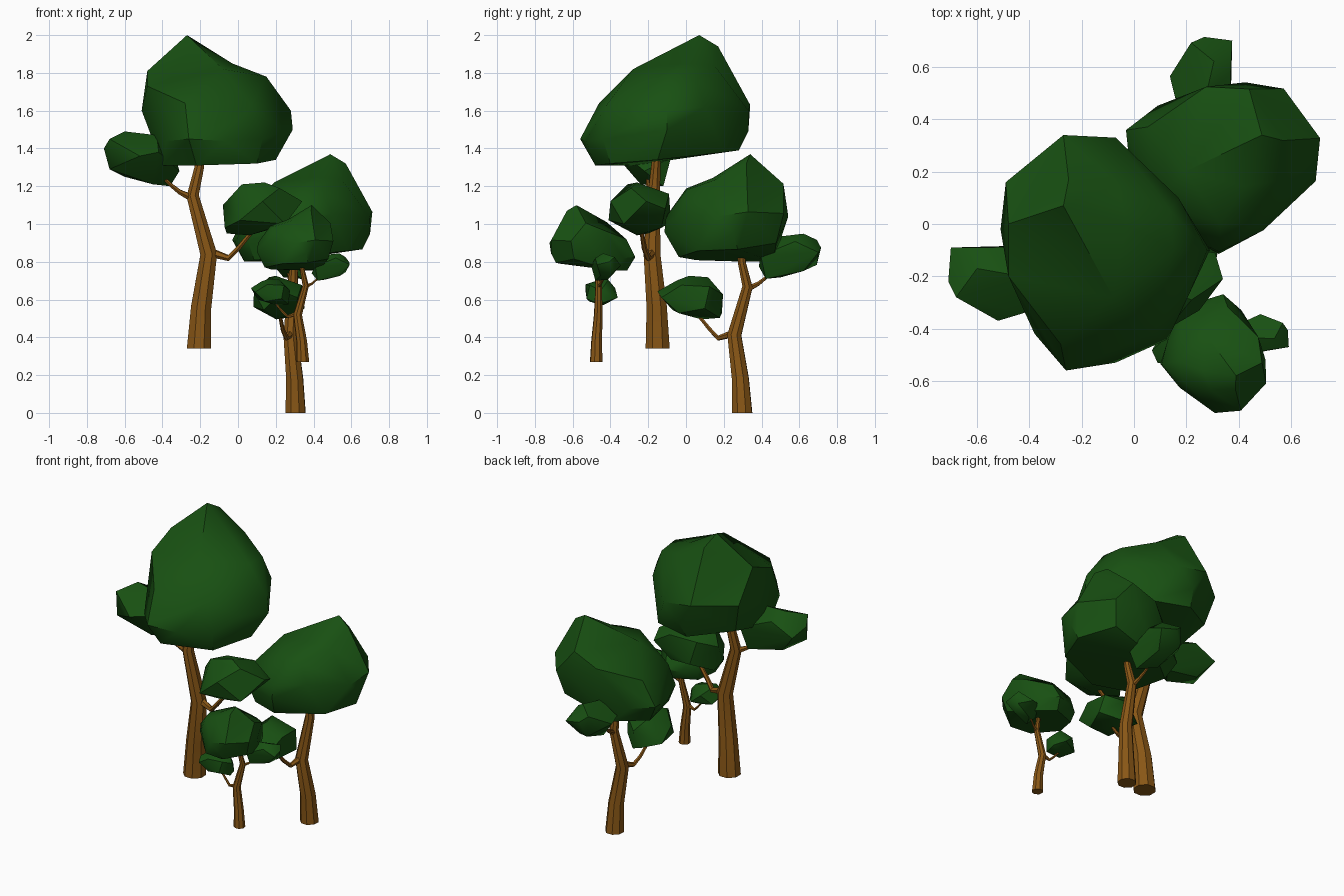
import bpy, bmesh, math
from mathutils import Vector, Matrix

if "Cube" in bpy.data.objects:
    bpy.data.objects.remove(bpy.data.objects["Cube"])

BASE = Vector((-0.21, -0.15, 0.34))   # foot of the largest tree, other trees are copies


def material(name, color):
    m = bpy.data.materials.new(name)
    m.diffuse_color = color
    m.use_nodes = True
    m.node_tree.nodes["Principled BSDF"].inputs["Base Color"].default_value = m.diffuse_color
    return m


LEAF = material("leaf_green", (0.009, 0.08, 0.006, 1))
BARK = material("bark_brown", (0.25, 0.095, 0.008, 1))


def finish(bm, name, mat, angle):
    bmesh.ops.recalc_face_normals(bm, faces=bm.faces[:])
    me = bpy.data.meshes.new(name)
    bm.to_mesh(me)
    bm.free()
    me.materials.append(mat)
    ob = bpy.data.objects.new(name, me)
    bpy.context.collection.objects.link(ob)
    bpy.ops.object.select_all(action='DESELECT')
    ob.select_set(True)
    bpy.context.view_layer.objects.active = ob
    bpy.ops.object.shade_smooth_by_angle(angle=math.radians(angle))
    return ob


def foliage(name, pts, lift=0.0):
    """Faceted leaf clump: hull of a few points, first two pulled up into a peak."""
    bm = bmesh.new()
    vs = [bm.verts.new(Vector(p) - BASE) for p in pts]
    res = bmesh.ops.convex_hull(bm, input=vs)
    loose = {v for v in res["geom_interior"] if isinstance(v, bmesh.types.BMVert)}
    for v in vs[:2]:
        if v not in loose:
            v.co.z += lift
    bmesh.ops.delete(bm, geom=list(loose), context='VERTS')
    bmesh.ops.dissolve_limit(bm, angle_limit=math.radians(5),
                             verts=bm.verts[:], edges=bm.edges[:])
    return finish(bm, name, LEAF, 38)


def limb(name, path, sides, flat_base=False):
    """Tapered tube through (x, y, z, radius) points."""
    bm = bmesh.new()
    pts = [Vector(p[:3]) - BASE for p in path]
    rings = []
    for i, p in enumerate(pts):
        t = pts[min(i + 1, len(pts) - 1)] - pts[max(i - 1, 0)]
        if flat_base and i == 0:
            t = Vector((0, 0, 1))
        q = Vector((0, 0, 1)).rotation_difference(t)
        ring = []
        for k in range(sides):
            a = math.tau * (k + 0.5) / sides
            off = Vector((math.cos(a), math.sin(a), 0)) * path[i][3]
            ring.append(bm.verts.new(p + q @ off))
        rings.append(ring)
    for a, b in zip(rings, rings[1:]):
        for k in range(sides):
            j = (k + 1) % sides
            bm.faces.new((a[k], a[j], b[j], b[k]))
    bm.faces.new(rings[0])
    bm.faces.new(rings[-1])
    return finish(bm, name, BARK, 30)


# Main crown: peak, upper ring, widest ring, underside
crown = foliage("crown", [
    (-0.27, 0.07, 1.89), (-0.25, 0.17, 1.83),
    (-0.48, 0.00, 1.81), (-0.48, -0.20, 1.73), (-0.28, -0.46, 1.64),
    (0.07, -0.42, 1.63), (-0.08, -0.28, 1.82), (0.15, -0.10, 1.78),
    (-0.03, 0.00, 1.85), (-0.06, 0.15, 1.84), (0.14, 0.05, 1.77),
    (-0.27, 0.34, 1.63), (-0.07, 0.33, 1.60), (0.17, 0.10, 1.62),
    (0.28, -0.10, 1.60), (0.29, -0.10, 1.50), (0.21, -0.27, 1.52),
    (0.13, -0.44, 1.45), (-0.07, -0.53, 1.44), (-0.26, -0.56, 1.45),
    (-0.38, -0.42, 1.44), (-0.51, -0.02, 1.60), (-0.49, 0.16, 1.62),
    (-0.40, -0.28, 1.31), (-0.22, -0.48, 1.31), (0.10, -0.40, 1.32),
    (0.20, -0.15, 1.34), (0.06, 0.20, 1.38), (-0.20, 0.28, 1.39),
    (-0.18, 0.33, 1.49), (-0.44, 0.12, 1.43)], lift=0.11)

# Two small clumps at the ends of the branches
upper_clump = foliage("upper_clump", [
    (-0.70, -0.09, 1.37), (-0.55, -0.09, 1.44), (-0.71, -0.22, 1.40),
    (-0.68, -0.28, 1.45), (-0.68, -0.27, 1.29), (-0.60, -0.17, 1.49),
    (-0.43, -0.20, 1.47), (-0.52, -0.37, 1.36), (-0.42, -0.34, 1.38),
    (-0.31, -0.22, 1.28), (-0.36, -0.12, 1.20), (-0.45, -0.24, 1.21),
    (-0.60, -0.14, 1.25), (-0.33, -0.08, 1.35)])
lower_clump = foliage("lower_clump", [
    (-0.07, -0.28, 0.98), (-0.08, -0.22, 1.10), (0.02, -0.31, 1.21),
    (0.14, -0.26, 1.22), (0.00, -0.11, 1.15), (0.18, -0.09, 1.16),
    (0.31, -0.11, 1.08), (0.34, -0.21, 1.12), (0.22, -0.29, 1.19),
    (0.01, -0.41, 1.02), (0.13, -0.40, 1.12), (0.25, -0.33, 1.00),
    (-0.06, -0.20, 0.95), (0.06, -0.26, 0.94), (0.20, -0.13, 0.98),
    (0.03, -0.08, 1.01)])

# Bent trunk and two branches
trunk = limb("trunk", [
    (-0.207, -0.15, 0.34, 0.069), (-0.195, -0.155, 0.56, 0.058),
    (-0.155, -0.18, 0.84, 0.048), (-0.24, -0.17, 1.15, 0.035),
    (-0.205, -0.16, 1.30, 0.027), (-0.19, -0.15, 1.45, 0.022)], 8, True)
upper_branch = limb("upper_branch", [
    (-0.23, -0.17, 1.13, 0.022), (-0.31, -0.185, 1.17, 0.014),
    (-0.36, -0.20, 1.21, 0.011), (-0.45, -0.21, 1.30, 0.009)], 6)
lower_branch = limb("lower_branch", [
    (-0.15, -0.18, 0.85, 0.026), (-0.05, -0.20, 0.82, 0.017),
    (0.00, -0.22, 0.87, 0.014), (0.05, -0.23, 0.93, 0.012),
    (0.13, -0.24, 1.02, 0.009)], 6)

# Place the large tree, then medium and small turned copies
parts = [trunk, upper_branch, lower_branch, crown, upper_clump, lower_clump]
for label, foot, turn, size in (("medium", (0.305, 0.30, 0.0), -93, 0.825),
                                ("small", (0.345, -0.475, 0.27), -172, 0.5)):
    place = (Matrix.Translation(foot) @ Matrix.Rotation(math.radians(turn), 4, 'Z')
             @ Matrix.Scale(size, 4))
    for part in parts:
        copy = part.copy()
        copy.data = part.data.copy()
        copy.name = f"{label}_{part.name}"
        copy.data.transform(place)
        bpy.context.collection.objects.link(copy)
for part in parts:
    part.data.transform(Matrix.Translation(BASE))
    part.name = f"large_{part.name}"
